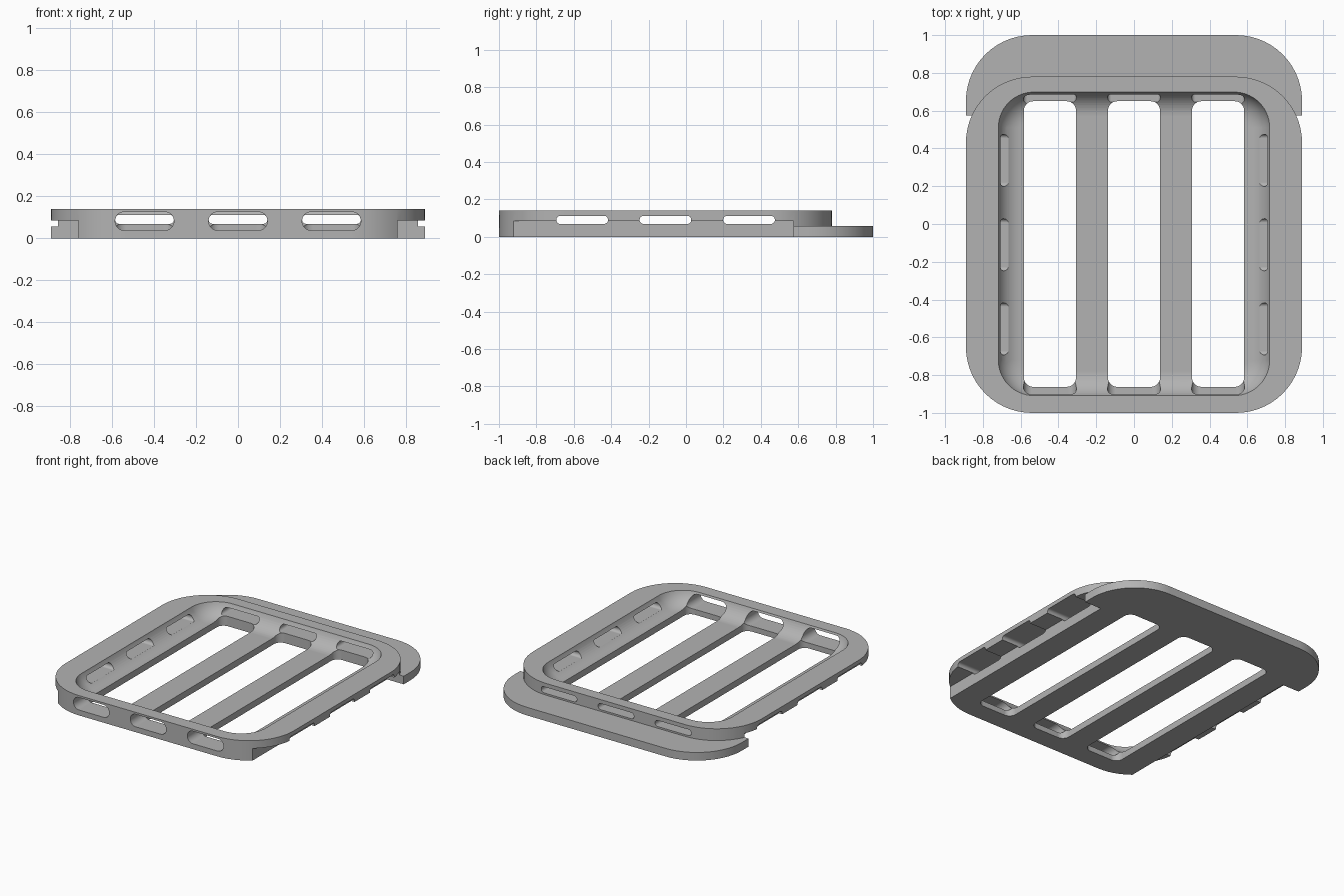
import bpy, bmesh
from math import pi, sin, cos

if "Cube" in bpy.data.objects:
    bpy.data.objects.remove(bpy.data.objects["Cube"], do_unlink=True)

grey = bpy.data.materials.new("matte grey")
grey.use_nodes = True
grey.diffuse_color = (0.45, 0.45, 0.45, 1)
grey.node_tree.nodes["Principled BSDF"].inputs["Base Color"].default_value = (0.45, 0.45, 0.45, 1)


def outline(u0, u1, v0, v1, radius, steps=14):
    """Rounded rectangle, counter-clockwise."""
    points = []
    corners = [(u1, v1, -1, -1), (u0, v1, 1, -1), (u0, v0, 1, 1), (u1, v0, -1, 1)]
    for k, (u, v, su, sv) in enumerate(corners):
        for i in range(steps + 1):
            a = (k + i / steps) * pi / 2
            points.append((u + su * radius + radius * cos(a), v + sv * radius + radius * sin(a)))
    return points


def loft(name, rings, axis="z"):
    """Solid through a list of (outline, level) rings along an axis."""
    place = {"x": lambda u, v, w: (w, u, v),
             "y": lambda u, v, w: (u, w, v),
             "z": lambda u, v, w: (u, v, w)}[axis]
    bm = bmesh.new()
    loops = [[bm.verts.new(place(u, v, w)) for u, v in pts] for pts, w in rings]
    for a, b in zip(loops, loops[1:]):
        for i in range(len(a)):
            j = (i + 1) % len(a)
            bm.faces.new((a[i], a[j], b[j], b[i]))
    bm.faces.new(loops[0][::-1])
    bm.faces.new(loops[-1])
    bmesh.ops.recalc_face_normals(bm, faces=bm.faces)
    mesh = bpy.data.meshes.new(name)
    bm.to_mesh(mesh)
    bm.free()
    mesh.materials.append(grey)
    obj = bpy.data.objects.new(name, mesh)
    bpy.context.collection.objects.link(obj)
    return obj


def prism(name, u0, u1, v0, v1, w0, w1, radius, axis="z"):
    pts = outline(u0, u1, v0, v1, radius)
    return loft(name, [(pts, w0), (pts, w1)], axis)


def combine(target, tool, operation="DIFFERENCE"):
    tool.hide_render = True
    mod = target.modifiers.new("combine", "BOOLEAN")
    mod.operation, mod.object, mod.solver = operation, tool, "EXACT"
    bpy.context.view_layer.objects.active = target
    bpy.ops.object.modifier_apply(modifier=mod.name)
    bpy.data.objects.remove(tool, do_unlink=True)


# Main tray body and the low ledge behind it
tray = prism("slatted_tray", -0.89, 0.89, -1, 0.78, 0, 0.14, 0.35)
ledge_pts = [p for p in outline(-0.89, 0.89, 0, 1, 0.35) if p[1] > 0.5]
ledge_pts += [(-0.89, 0.5), (0.89, 0.5)]
combine(tray, loft("ledge", [(ledge_pts, 0), (ledge_pts, 0.057)]), "UNION")

# Dished cavity: flat floor with a concave fillet up to the rim
fillet, floor = 0.135, 0.046
rings = []
for i in range(15):
    a = pi / 2 * i / 14
    d = fillet * sin(a)
    rings.append((outline(-0.59 - d, 0.59 + d, -0.78 - d, 0.57 + d, 0.06 + d),
                  floor + fillet * (1 - cos(a))))
combine(tray, loft("cavity", rings))

# Undercut grips along both sides
for side in (-1, 1):
    x0, x1 = sorted((side * 0.76, side * 1.1))
    pts = [(x0, -1.2), (x1, -1.2), (x1, 0.575), (x0, 0.575)]
    combine(tray, loft("undercut", [(pts, -0.1), (pts, 0.085)]))

# Long floor openings with matching front and back drain slots
for x in (-0.445, 0, 0.445):
    combine(tray, prism("floor_opening", x - 0.138, x + 0.138, -0.862, 0.65, -0.1, 0.3, 0.05))
    combine(tray, prism("front_slot", x - 0.14, x + 0.14, 0.038, 0.126, -1.2, -0.7, 0.0435, "y"))
    combine(tray, prism("back_slot", x - 0.14, x + 0.14, 0.069, 0.112, 0.5, 1.2, 0.021, "y"))

# Drain slots through the side walls
for y in (-0.555, -0.11, 0.337):
    for x0, x1 in ((-1.1, -0.6), (0.6, 1.1)):
        combine(tray, prism("side_slot", y - 0.138, y + 0.138, 0.069, 0.112, x0, x1, 0.021, "x"))

# Smooth curves, crisp edges
bpy.ops.object.select_all(action="DESELECT")
tray.select_set(True)
bpy.context.view_layer.objects.active = tray
bpy.ops.object.shade_smooth_by_angle(angle=pi / 6)
weighted = tray.modifiers.new("flat_face_normals", "WEIGHTED_NORMAL")
weighted.keep_sharp = True
